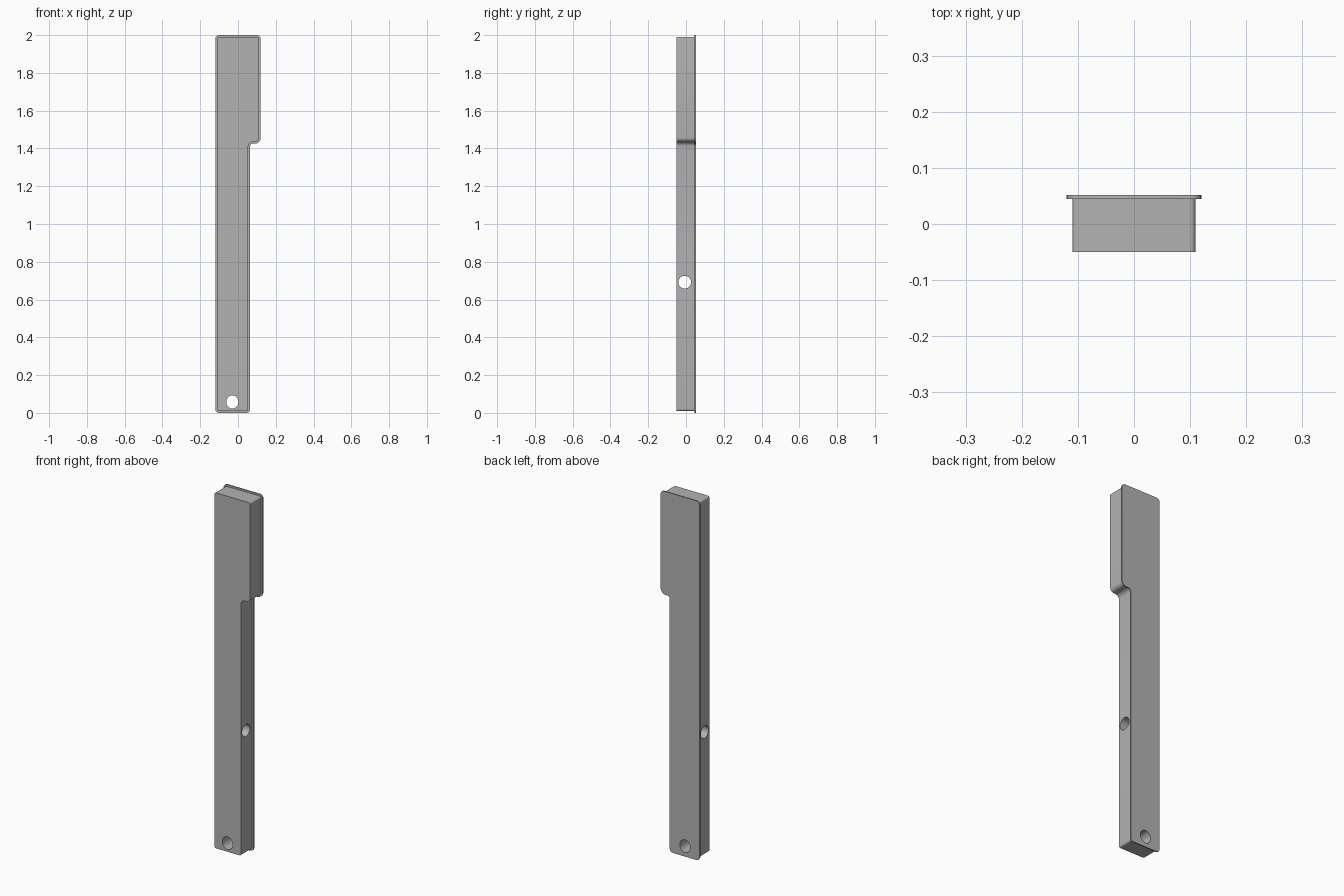
import bpy, bmesh, math
from mathutils import Vector, Matrix

if "Cube" in bpy.data.objects:
    bpy.data.objects.remove(bpy.data.objects["Cube"], do_unlink=True)

gray = bpy.data.materials.new("plain gray")
gray.use_nodes = True
color = (0.45, 0.45, 0.45, 1)
gray.diffuse_color = color
gray.node_tree.nodes["Principled BSDF"].inputs["Base Color"].default_value = color


def new_object(name, bm):
    bmesh.ops.recalc_face_normals(bm, faces=bm.faces)
    mesh = bpy.data.meshes.new(name)
    bm.to_mesh(mesh)
    bm.free()
    mesh.materials.append(gray)
    obj = bpy.data.objects.new(name, mesh)
    bpy.context.collection.objects.link(obj)
    return obj


def outline(inset):
    """Stepped silhouette in x, z with every corner rounded."""
    left, narrow, right = -0.12 + inset, 0.064 - inset, 0.12 - inset
    bottom, step, top = inset, 1.425 + inset, 2 - inset
    corners = [(left, bottom, 0.02 - inset), (narrow, bottom, 0.02 - inset),
               (narrow, step, 0.014 + inset), (right, step, 0.032 - inset),
               (right, top, 0.02 - inset), (left, top, 0.02 - inset)]
    pts, steps = [], 6
    for i, (x, z, r) in enumerate(corners):
        p = Vector((x, z))
        a = (Vector(corners[i - 1][:2]) - p).normalized() * r
        b = (Vector(corners[(i + 1) % len(corners)][:2]) - p).normalized() * r
        for k in range(steps + 1):
            t = math.pi / 2 * k / steps
            pts.append(p + a * (1 - math.sin(t)) + b * (1 - math.cos(t)))
    return pts


def slab(name, inset, y0, y1):
    bm = bmesh.new()
    face = bm.faces.new([bm.verts.new((p.x, y0, p.y)) for p in outline(inset)])
    ext = bmesh.ops.extrude_face_region(bm, geom=[face])
    moved = [v for v in ext["geom"] if isinstance(v, bmesh.types.BMVert)]
    bmesh.ops.translate(bm, verts=moved, vec=(0, y1 - y0, 0))
    return new_object(name, bm)


def hole_cutter(name, center, axis, radius, stretch):
    bm = bmesh.new()
    turn = Matrix.Rotation(math.pi / 2, 4, axis)
    bmesh.ops.create_cone(bm, cap_ends=True, segments=40, radius1=radius,
                          radius2=radius, depth=1,
                          matrix=Matrix.Translation(center)
                          @ Matrix.Diagonal((1, 1, stretch, 1)) @ turn)
    obj = new_object(name, bm)
    obj.hide_render = True
    return obj


# Thick body and the thin flange behind it
body = slab("body", 0.01, -0.05, 0.045)
flange = slab("back_flange", 0, 0.045, 0.052)

# Drilled holes: one front to back, one side to side
front_hole = hole_cutter("front_hole_cutter", (-0.03, 0, 0.058), "X", 0.032, 1.1)
side_hole = hole_cutter("side_hole_cutter", (0, -0.007, 0.692), "Y", 0.034, 1)

for part, cutters in ((body, (front_hole, side_hole)), (flange, (front_hole,))):
    for cutter in cutters:
        mod = part.modifiers.new(cutter.name, "BOOLEAN")
        mod.operation = "DIFFERENCE"
        mod.solver = "EXACT"
        mod.object = cutter
        bpy.ops.object.select_all(action="DESELECT")
        part.select_set(True)
        bpy.context.view_layer.objects.active = part
        bpy.ops.object.modifier_apply(modifier=mod.name)
    bpy.ops.object.shade_smooth_by_angle(angle=math.radians(30))

for cutter in (front_hole, side_hole):
    bpy.data.objects.remove(cutter, do_unlink=True)
